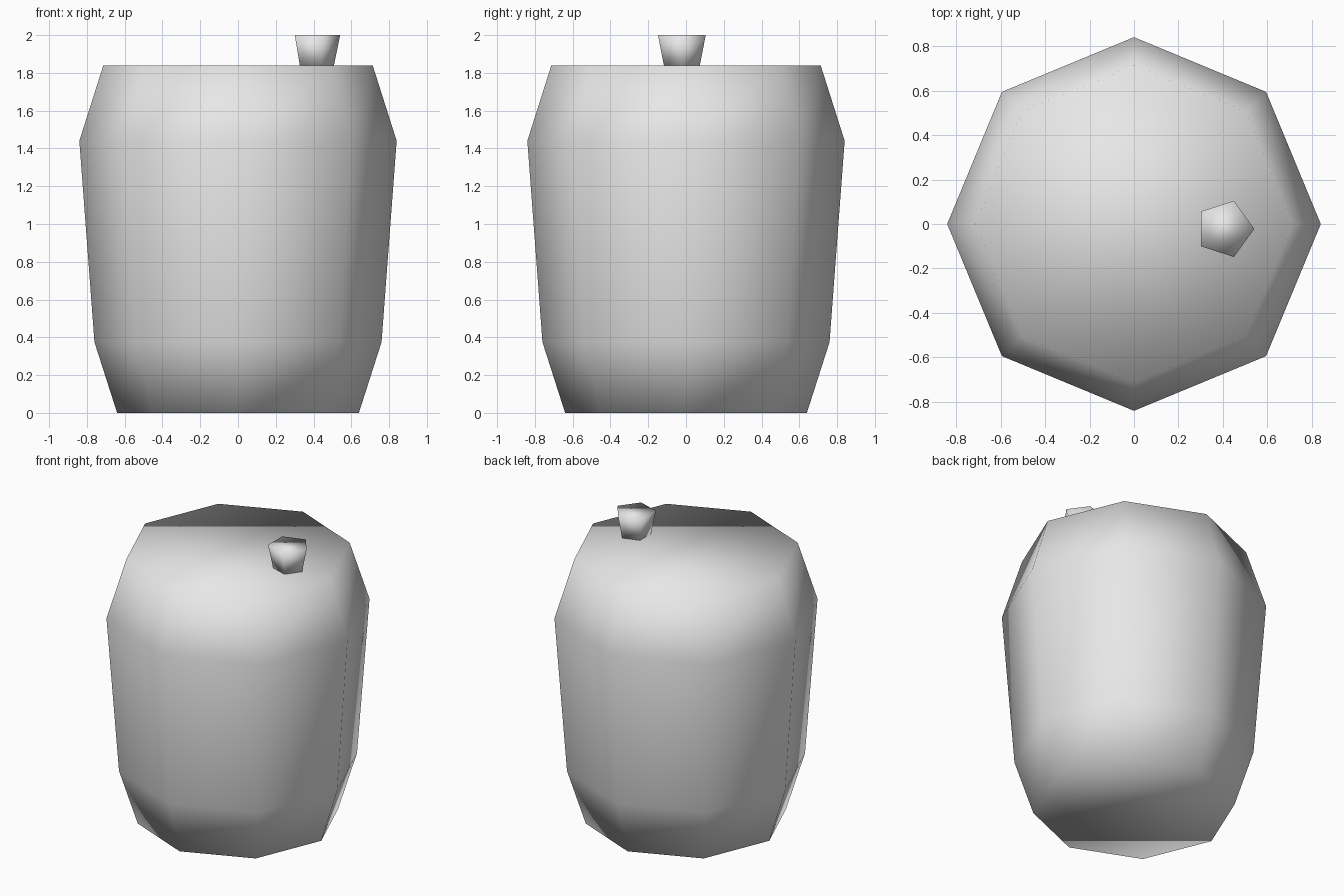
import bpy, bmesh
from math import cos, sin, pi

if "Cube" in bpy.data.objects:
    bpy.data.objects.remove(bpy.data.objects["Cube"])

grey = bpy.data.materials.new("light grey")
grey.diffuse_color = (0.8, 0.8, 0.8, 1)
grey.use_nodes = True
grey.node_tree.nodes["Principled BSDF"].inputs["Base Color"].default_value = grey.diffuse_color


def lathe(name, profile, sides, centre=(0, 0)):
    """Closed smooth solid from (radius, height) rings."""
    bm = bmesh.new()
    rings = []
    for r, z in profile:
        angles = [2 * pi * i / sides for i in range(sides)]
        rings.append([bm.verts.new((centre[0] + r * cos(a), centre[1] + r * sin(a), z))
                      for a in angles])
    for low, high in zip(rings, rings[1:]):
        for i in range(sides):
            j = (i + 1) % sides
            bm.faces.new((low[i], low[j], high[j], high[i]))
    bm.faces.new(rings[0][::-1])
    bm.faces.new(rings[-1])
    for f in bm.faces:
        f.smooth = True
    mesh = bpy.data.meshes.new(name)
    bm.to_mesh(mesh)
    bm.free()
    mesh.materials.append(grey)
    obj = bpy.data.objects.new(name, mesh)
    bpy.context.collection.objects.link(obj)
    return obj


# Eight-sided barrel body with flat ends
lathe("body", [(0.64, 0), (0.76, 0.375), (0.84, 1.44), (0.713, 1.84)], 8)

# Small five-sided flared spout, off centre on the lid
lathe("spout", [(0.098, 1.83), (0.133, 2.0)], 5, (0.408, -0.022))
